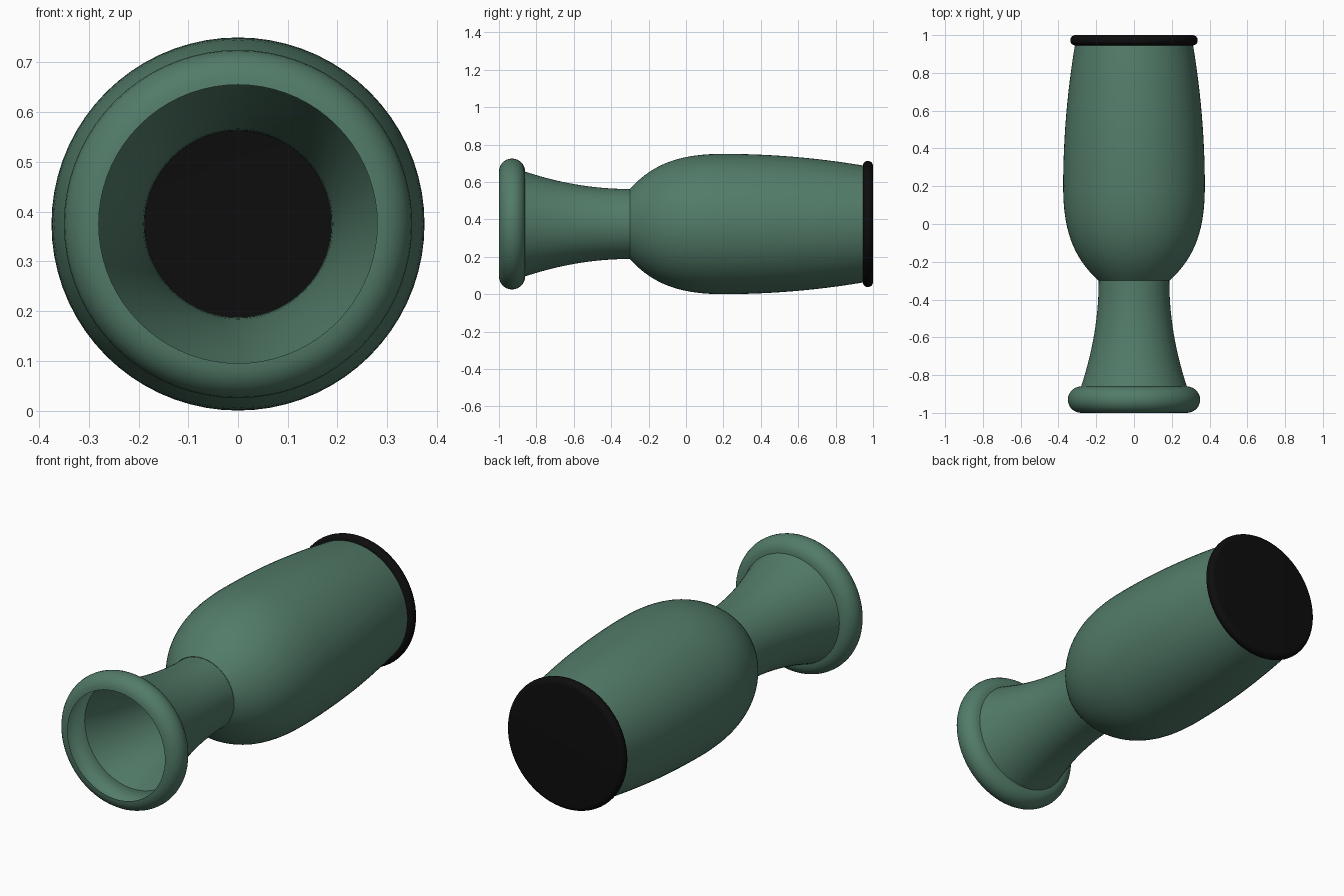
import bpy, bmesh, math

if "Cube" in bpy.data.objects:
    bpy.data.objects.remove(bpy.data.objects["Cube"])

SEGMENTS = 72
AXIS_Z = 0.375


def material(name, rgb):
    m = bpy.data.materials.new(name)
    m.diffuse_color = (*rgb, 1.0)
    m.use_nodes = True
    m.node_tree.nodes["Principled BSDF"].inputs["Base Color"].default_value = m.diffuse_color
    return m


green = material("muted_green", (0.085, 0.2, 0.14))
black = material("black", (0.004, 0.004, 0.004))


def lathe(name, profile, mat):
    """Revolve (y, radius) points around the horizontal y axis."""
    bm = bmesh.new()
    rings = []
    for y, r in profile:
        if r < 1e-6:
            rings.append([bm.verts.new((0, y, AXIS_Z))] * SEGMENTS)
            continue
        ring = []
        for k in range(SEGMENTS):
            a = 2 * math.pi * k / SEGMENTS
            ring.append(bm.verts.new((r * math.cos(a), y, AXIS_Z + r * math.sin(a))))
        rings.append(ring)
    for lo, hi in zip(rings, rings[1:]):
        for k in range(SEGMENTS):
            n = (k + 1) % SEGMENTS
            corners = list(dict.fromkeys((lo[k], hi[k], hi[n], lo[n])))
            bm.faces.new(corners)
    mesh = bpy.data.meshes.new(name)
    bm.to_mesh(mesh)
    bm.free()
    mesh.materials.append(mat)
    obj = bpy.data.objects.new(name, mesh)
    bpy.context.collection.objects.link(obj)
    bpy.ops.object.select_all(action='DESELECT')
    obj.select_set(True)
    bpy.context.view_layer.objects.active = obj
    bpy.ops.object.shade_smooth_by_angle(angle=math.radians(35))
    return obj


def bezier(p0, p1, p2, p3, n):
    pts = []
    for i in range(n + 1):
        t = i / n
        w = ((1 - t) ** 3, 3 * t * (1 - t) ** 2, 3 * t * t * (1 - t), t ** 3)
        pts.append(tuple(sum(c * p[j] for c, p in zip(w, (p0, p1, p2, p3)))
                         for j in range(2)))
    return pts


def round_edge(y0, y1, r, n=14):
    """Outward half circle between two y positions."""
    mid, h = (y0 + y1) / 2, (y1 - y0) / 2
    return [(mid - h * math.cos(math.pi * i / n), r + h * math.sin(math.pi * i / n))
            for i in range(n + 1)]


# rolled lip around the open mouth
lathe("mouth_lip", round_edge(-1.0, -0.86, 0.28), green)

# flared hollow neck
neck = [(-0.86 + 0.56 * i / 14, 0.187 + 0.093 * (1 - i / 14) ** 2) for i in range(15)]
lathe("neck", neck, green)

# bulging hollow body: rounded shoulder, then a gentle taper
body = bezier((-0.3, 0.188), (-0.17, 0.33), (-0.02, 0.375), (0.2, 0.375), 16)
body += [(0.2 + 0.745 * i / 12, 0.375 - 0.062 * (i / 12) ** 2) for i in range(1, 13)]
lathe("body", body, green)

# black end cap with a rounded rim
lathe("end_cap", round_edge(0.945, 1.0, 0.31) + [(1.0, 0.0)], black)
